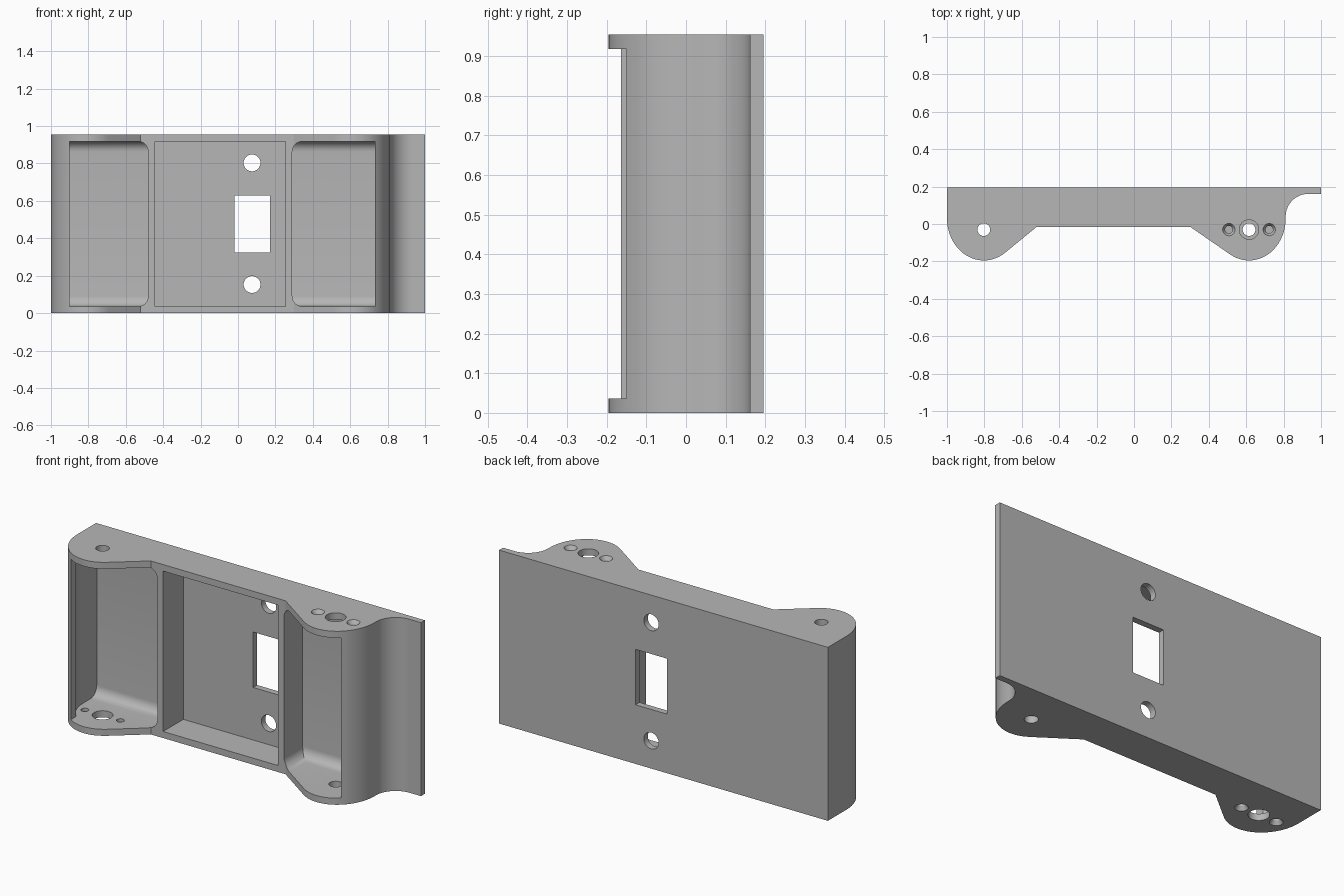
import bpy, bmesh, math
from math import cos, sin, pi, radians
from mathutils import Matrix, Vector

if "Cube" in bpy.data.objects:
    bpy.data.objects.remove(bpy.data.objects["Cube"])

HEIGHT, PLATE, BACK, FRONT = 0.954, 0.036, 0.195, -0.015
LOBE_Y, LOBE_RY = 0.03, 0.225
LEFT_X, RIGHT_X, LOBE_R = -0.803, 0.615, 0.196

grey = bpy.data.materials.new("plain grey")
grey.use_nodes = True
grey.diffuse_color = (0.47, 0.47, 0.47, 1)
grey.node_tree.nodes["Principled BSDF"].inputs["Base Color"].default_value = (0.47, 0.47, 0.47, 1)


def arc(cx, cy, rx, ry, start, end, steps=20):
    angles = [radians(start + (end - start) * i / steps) for i in range(steps + 1)]
    return [(cx + rx * cos(a), cy + ry * sin(a)) for a in angles]


def finish(name, bm):
    bmesh.ops.recalc_face_normals(bm, faces=bm.faces)
    mesh = bpy.data.meshes.new(name)
    bm.to_mesh(mesh)
    bm.free()
    mesh.materials.append(grey)
    obj = bpy.data.objects.new(name, mesh)
    bpy.context.collection.objects.link(obj)
    return obj


def prism(points, z0, z1):
    bm = bmesh.new()
    face = bm.faces.new([bm.verts.new((x, y, z0)) for x, y in points])
    top = bmesh.ops.extrude_face_region(bm, geom=[face])["geom"]
    bmesh.ops.translate(bm, vec=(0, 0, z1 - z0),
                        verts=[v for v in top if isinstance(v, bmesh.types.BMVert)])
    return bm


def box(x0, x1, y0, y1, z0, z1):
    return prism([(x0, y0), (x1, y0), (x1, y1), (x0, y1)], z0, z1)


def cylinder(centre, r1, r2, depth, axis="Z"):
    bm = bmesh.new()
    turn = Matrix.Rotation(pi / 2, 4, "X") if axis == "Y" else Matrix()
    bmesh.ops.create_cone(bm, cap_ends=True, segments=40, radius1=r1, radius2=r2,
                          depth=depth, matrix=Matrix.Translation(centre) @ turn)
    return bm


# Main body: flat back, two rounded lobes and a thin flared lip
outline = arc(LEFT_X, LOBE_Y, 0.197, LOBE_RY, 180, 305.7)
outline += [(-0.52, FRONT), (0.30, FRONT)]
outline += arc(RIGHT_X, LOBE_Y, LOBE_R, LOBE_RY, 239, 360)
outline += arc(0.932, 0.04, 0.121, 0.121, 180, 90)
outline += [(1, 0.161), (1, BACK), (-1, BACK)]
body = finish("housing_body", prism(outline, 0, HEIGHT))


def cut(bm):
    cutter = finish("cutter", bm)
    cutter.hide_render = True
    mod = body.modifiers.new("cut", "BOOLEAN")
    mod.operation, mod.solver, mod.object = "DIFFERENCE", "EXACT", cutter
    bpy.context.view_layer.objects.active = body
    bpy.ops.object.modifier_apply(modifier=mod.name)
    bpy.data.objects.remove(cutter)


# Lobe cavities: thin curved outer wall, rounded inner corners, filleted floor
def lobe_cavity(cx, side, open_x, inner_x, floor_y=0.148):
    r, ry = LOBE_R - PLATE, LOBE_RY - PLATE
    end = math.degrees(math.acos((open_x - cx) * side / r))
    points = [(cx + side * (x - cx), y) for x, y in arc(cx, LOBE_Y, r, ry, 0, -end)]
    points += [(open_x, -0.4), (inner_x, -0.4), (inner_x, floor_y), (cx + side * r, floor_y)]
    bm = prism(points, PLATE, HEIGHT - PLATE)
    edges = []
    for e in bm.edges:
        a, b = (v.co for v in e.verts)
        flat = abs(a.z - b.z) < 1e-5
        on_floor = min(a.y, b.y) > floor_y - 1e-4
        on_inner = max(abs(a.x - inner_x), abs(b.x - inner_x)) < 1e-4
        if flat and (on_floor or on_inner):
            edges.append(e)
    bmesh.ops.bevel(bm, geom=edges, offset=0.055, segments=8, profile=0.5, affect="EDGES")
    cut(bm)


lobe_cavity(LEFT_X, -1, -0.902, -0.48)
lobe_cavity(RIGHT_X, 1, 0.732, 0.29)

# Central pocket, window and the two round holes in the back panel
cut(box(-0.445, 0.255, -0.4, 0.16, PLATE, HEIGHT - PLATE))
cut(box(-0.02, 0.17, 0.1, 0.3, 0.325, 0.63))
for z in (0.153, 0.803):
    cut(cylinder((0.075, 0.2, z), 0.045, 0.045, 0.2, "Y"))

# End plate holes: one plain hole, and a large hole with two countersunk ones opposite
HOLE_Y = -0.03
for x, plain_z, mount_z, up in ((LEFT_X, HEIGHT, 0, -1), (RIGHT_X, 0, HEIGHT, 1)):
    cut(cylinder((x, HOLE_Y, plain_z), 0.034, 0.034, 0.1))
    cut(cylinder((x, HOLE_Y, mount_z), 0.052, 0.052, 0.1))
    for dx in (-0.108, 0.108):
        cut(cylinder((x + dx, HOLE_Y, mount_z), 0.02, 0.02, 0.1))
        low, high = (0.02, 0.046) if up > 0 else (0.046, 0.02)
        cut(cylinder((x + dx, HOLE_Y, mount_z), low, high, 0.04))

bpy.ops.object.select_all(action="DESELECT")
body.select_set(True)
bpy.context.view_layer.objects.active = body
bpy.ops.object.shade_smooth_by_angle(angle=radians(25))
